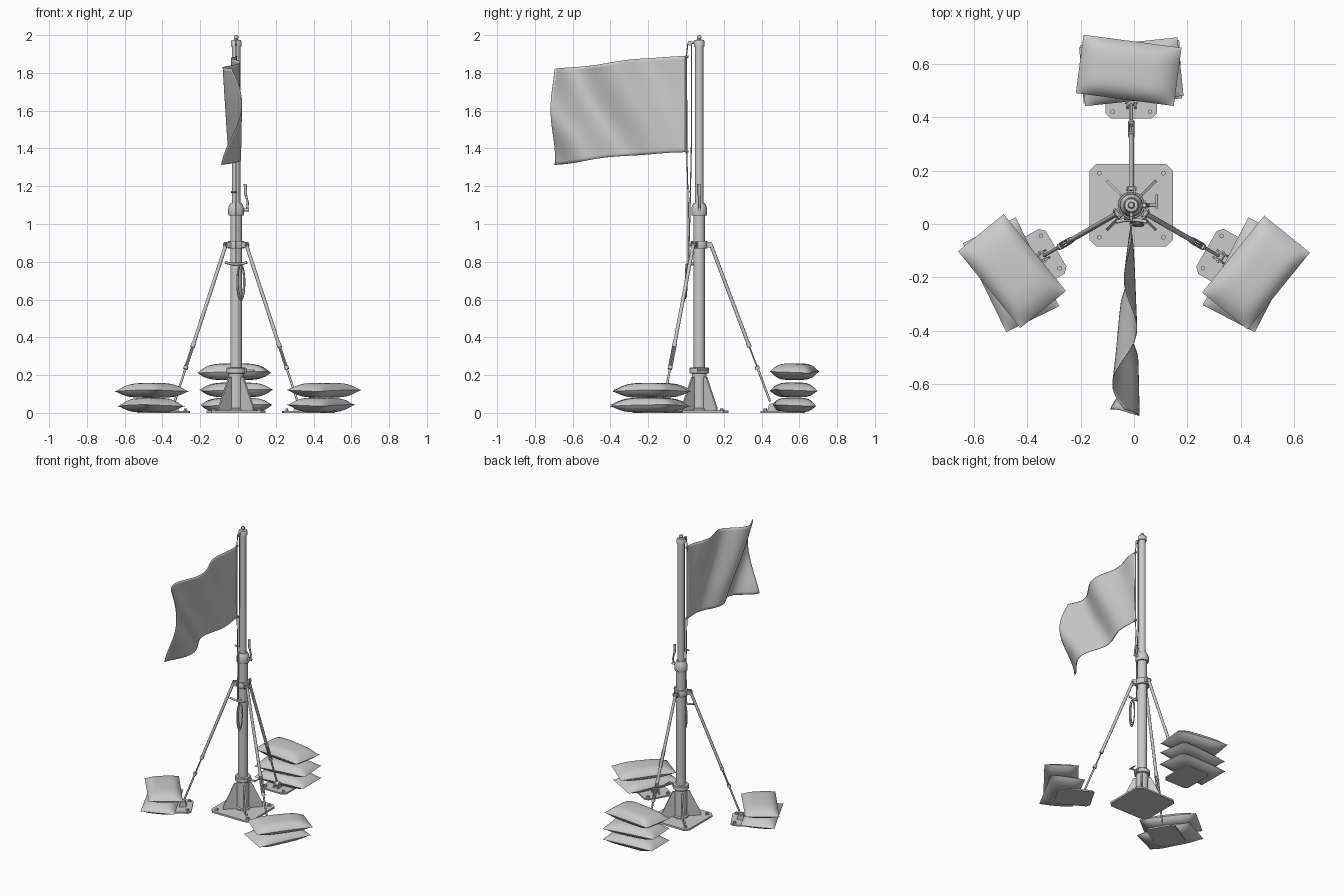
import bpy, bmesh, math
from math import sin, cos, pi, radians
from mathutils import Vector, Matrix

if "Cube" in bpy.data.objects:
    bpy.data.objects.remove(bpy.data.objects["Cube"])

PX, PY = -0.01, 0.07          # mast axis


def finish(name, bm, smooth=True):
    bmesh.ops.recalc_face_normals(bm, faces=bm.faces)
    me = bpy.data.meshes.new(name)
    bm.to_mesh(me)
    bm.free()
    ob = bpy.data.objects.new(name, me)
    bpy.context.collection.objects.link(ob)
    if smooth:
        bpy.context.view_layer.objects.active = ob
        ob.select_set(True)
        bpy.ops.object.shade_smooth_by_angle(angle=radians(35))
        ob.select_set(False)
    return ob


def rod(name, a, b, r, seg=16):
    a, b = Vector(a), Vector(b)
    d = b - a
    bm = bmesh.new()
    m = Matrix.Translation((a + b) / 2) @ d.to_track_quat('Z', 'Y').to_matrix().to_4x4()
    bmesh.ops.create_cone(bm, cap_ends=True, segments=seg, radius1=r, radius2=r, depth=d.length, matrix=m)
    return finish(name, bm)


def lathe(name, profile, seg=32):
    bm = bmesh.new()
    vs = [bm.verts.new((PX + r, PY, z)) for r, z in profile]
    es = [bm.edges.new(p) for p in zip(vs, vs[1:])]
    bmesh.ops.spin(bm, geom=vs + es, cent=(PX, PY, 0), axis=(0, 0, 1), angle=2 * pi, steps=seg)
    bmesh.ops.remove_doubles(bm, verts=bm.verts, dist=1e-5)
    return finish(name, bm)


def prism(name, pts, depth, matrix):
    """Extrude a flat outline along local z, centred."""
    bm = bmesh.new()
    f = bm.faces.new([bm.verts.new((x, y, -depth / 2)) for x, y in pts])
    g = bmesh.ops.extrude_face_region(bm, geom=[f])['geom']
    bmesh.ops.translate(bm, vec=(0, 0, depth), verts=[v for v in g if isinstance(v, bmesh.types.BMVert)])
    bm.transform(matrix)
    return finish(name, bm, False)


def chamfered(x0, x1, y0, y1, c):
    return [(x0 + c, y0), (x1 - c, y0), (x1, y0 + c), (x1, y1 - c),
            (x1 - c, y1), (x0 + c, y1), (x0, y1 - c), (x0, y0 + c)]


def tube(name, pts, r, cyclic=False):
    cu = bpy.data.curves.new(name, 'CURVE')
    cu.dimensions = '3D'
    cu.bevel_depth, cu.bevel_resolution = r, 2
    cu.use_fill_caps = True
    sp = cu.splines.new('POLY')
    sp.points.add(len(pts) - 1)
    for p, q in zip(sp.points, pts):
        p.co = (*q, 1)
    sp.use_cyclic_u = cyclic
    sp.use_smooth = True
    ob = bpy.data.objects.new(name, cu)
    bpy.context.collection.objects.link(ob)
    return ob


def bag(name, M, H=0.04, L=0.37, W=0.22):
    """Pillow with a sharp rectangular seam."""
    bm = bmesh.new()
    nx, ny = 24, 16
    bulge = lambda t: 1 - abs(t) ** 5
    for s in (1, -1):
        g = []
        for i in range(nx + 1):
            u = sin((i / nx - 0.5) * pi)
            row = []
            for j in range(ny + 1):
                v = sin((j / ny - 0.5) * pi)
                z = s * H * bulge(u) * bulge(v) * (1 - 0.06 * (u * u + v * v))
                z += 0.004 * u * v - 0.003 * u * u
                row.append(bm.verts.new((v * W / 2, u * L / 2, z)))
            g.append(row)
        for i in range(nx):
            for j in range(ny):
                bm.faces.new((g[i][j], g[i + 1][j], g[i + 1][j + 1], g[i][j + 1]))
    bmesh.ops.remove_doubles(bm, verts=bm.verts, dist=1e-6)
    bm.transform(M)
    return finish(name, bm)


mast = Matrix.Translation((PX, PY, 0))

# Base plate, bolts, gussets
prism("base_plate", chamfered(-.156, .156, -.154, .154, .025), .012, mast @ Matrix.Translation((0, 0, .006)))
for i in range(4):
    x, y = PX + (.12 if i % 2 else -.12), PY + (.12 if i > 1 else -.12)
    rod("base_washer", (x, y, .011), (x, y, .015), .014)
    rod("base_bolt", (x, y, .012), (x, y, .022), .009, 6)
    M = mast @ Matrix.Rotation(radians(45 + 90 * i), 4, 'Z') @ Matrix.Rotation(pi / 2, 4, 'X')
    prism("base_gusset", [(.03, .01), (.13, .01), (.13, .03), (.055, .19), (.03, .19)], .01, M)

# Mast tubes, collars and finial
lathe("base_socket", [(0, .01), (.047, .01), (.047, .02), (.039, .025), (.039, .215), (0, .215)])
lathe("socket_collar", [(.03, .208), (.048, .208), (.051, .212), (.051, .236), (.048, .24), (.03, .24)])
lathe("lower_mast", [(0, .05), (.031, .05), (.031, 1.07), (0, 1.07)])
lathe("mast_coupling", [(.03, 1.045), (.04, 1.045), (.042, 1.05), (.042, 1.08), (.038, 1.095), (.029, 1.112), (.02, 1.112)])
lathe("upper_mast", [(0, 1.0), (.0225, 1.0), (.0225, 1.95), (0, 1.95)])
lathe("mast_cap", [(0, 1.94), (.028, 1.94), (.028, 1.968), (.024, 1.974), (.01, 1.976), (.008, 1.98),
                   (.012, 1.985), (.0125, 1.99), (.009, 1.997), (0, 2.0)])

# Clamp screw with T handle at the socket collar
rod("clamp_screw", (PX + .04, PY, .225), (.085, PY, .225), .006)
rod("clamp_handle", (.085, PY - .012, .225), (.085, PY + .04, .225), .0045)
for s in (-1, 1):
    rod("clamp_ear", (PX + .05, PY + s * .012, .21), (PX + .05, PY + s * .012, .238), .006)

# Locking lever at the coupling
rod("lever_pivot", (PX + .035, PY, 1.075), (PX + .068, PY, 1.075), .008)
tube("lever_arm", [(PX + .058, PY, 1.075), (PX + .062, PY, 1.11), (PX + .053, PY, 1.15), (PX + .049, PY, 1.20)], .006)
rod("lever_grip", (PX + .051, PY, 1.15), (PX + .048, PY, 1.212), .008)

# Brace collar
lathe("brace_collar", [(.03, .87), (.042, .87), (.044, .874), (.044, .906), (.042, .91), (.03, .91)])

# Three braces with turnbuckles, foot plates and sandbags: (rotation, radial, side) from the bottom up
stacks = [(90, [(3, .5, 0), (6, .5, 0), (-7.5, .505, .01)]),
          (-30, [(2.5, .52, 0), (-9, .53, .015)]),
          (210, [(-4, .52, 0), (9, .51, -.01)])]
for deg, bags in stacks:
    R = mast @ Matrix.Rotation(radians(deg), 4, 'Z')
    P = lambda r, z, t=0: R @ Vector((r, t, z))
    top, foot = Vector((.062, .89)), Vector((.385, .035))
    L = lambda k, t=0: P(*(top.lerp(foot, k)), t)
    for t in (-.012, .012):
        prism("brace_lug", [(.038, .875), (.065, .875), (.073, .89), (.065, .905), (.038, .905)], .006,
              R @ Matrix.Translation((0, t, 0)) @ Matrix.Rotation(pi / 2, 4, 'X'))
    rod("brace_pin", P(.062, .89, -.02), P(.062, .89, .02), .006)
    rod("brace_tube", L(0), L(.62), .0095)
    rod("turnbuckle_upper_end", L(.61), L(.635), .012)
    for t in (-.009, .009):
        rod("turnbuckle_side", L(.63, t), L(.755, t), .004, 10)
    rod("turnbuckle_lower_end", L(.75), L(.77), .012)
    rod("turnbuckle_screw", L(.63), L(.75), .0035, 10)
    rod("brace_end_rod", L(.76), L(.97), .006)
    rod("brace_eye", P(.385, .035, -.01), P(.385, .035, .01), .014)
    prism("foot_plate", chamfered(.325, .56, -.097, .097, .02), .01, R @ Matrix.Translation((0, 0, .005)))
    for t in (-.015, .015):
        prism("foot_lug", [(.36, .008), (.41, .008), (.4, .045), (.385, .052), (.37, .045)], .007,
              R @ Matrix.Translation((0, t, 0)) @ Matrix.Rotation(pi / 2, 4, 'X'))
    rod("foot_pin", P(.385, .035, -.024), P(.385, .035, .024), .006)
    for t in (-.07, .07):
        rod("foot_washer", P(.35, .009, t), P(.35, .013, t), .013)
        rod("foot_bolt", P(.35, .01, t), P(.35, .022, t), .009, 6)
    for i, (rot, rad, side) in enumerate(bags):
        z = (.042, .122, .218)[i] if len(bags) == 3 else (.042, .12)[i]
        bag("sandbag", R @ Matrix.Translation((rad, side, z)) @ Matrix.Rotation(radians(rot), 4, 'Z'),
            .044 if i == 2 else .039)

# Flag: diagonal ripples growing towards the free edge
bm = bmesh.new()
NT, NW = 56, 28
grid = []
for i in range(NT + 1):
    t = i / NT
    row = []
    for j in range(NW + 1):
        w = j / NW
        ph = 2 * pi * (1.7 * (t - 1) - .7 * (w - .65)) + pi / 2
        x = PX - .025 * t + .055 * t ** .8 * sin(ph)
        y = -.705 * t + .012 * t * sin(2 * pi * w + 1)
        z = 1.38 + .51 * w - .065 * t ** 1.5 + .006 * t * cos(ph) - .01 * t * w
        row.append(bm.verts.new((x, min(y, 0), z)))
    grid.append(row)
for i in range(NT):
    for j in range(NW):
        bm.faces.new((grid[i][j], grid[i + 1][j], grid[i + 1][j + 1], grid[i][j + 1]))
flag = finish("flag", bm)
sol = flag.modifiers.new("thickness", 'SOLIDIFY')
sol.thickness, sol.offset = .003, 0
rod("flag_heading", (PX, -.002, 1.378), (PX, -.002, 1.892), .0045, 10)

# Halyard, pulley arm and flag clips
rod("pulley_arm", (PX, PY - .02, 1.96), (PX, .016, 1.96), .006)
rod("pulley_wheel", (PX - .005, .02, 1.957), (PX + .005, .02, 1.957), .012)
tube("halyard_outer", [(PX, .01, 1.955), (PX, .002, 1.89), (PX, .004, 1.6), (PX, .004, 1.38), (PX, .012, 1.1), (PX, .01, .79)], .003)
tube("halyard_inner", [(PX, .03, 1.955), (PX, .03, 1.5), (PX, .022, 1.1), (PX, .014, .8)], .003)
for z in (1.385, 1.885):
    rod("flag_clip", (PX, -.006, z), (PX, .012, z), .007, 10)
rod("halyard_toggle", (PX - .028, .02, 1.17), (PX + .004, .02, 1.17), .005, 10)

# Cleat and hanging rope coil
rod("cleat_post", (PX, PY - .028, .79), (PX, .018, .79), .009)
tube("cleat_horns", [(PX - .058, .008, .797), (PX - .03, .014, .789), (PX, .016, .787), (PX + .03, .014, .789), (PX + .058, .008, .797)], .007)
for k in range(3):
    h = .085 + .005 * k
    tube("rope_coil", [(.015 + (.015 + .003 * k) * sin(a), .006 - .005 * k + .004 * cos(a), .785 - h + h * cos(a))
                       for a in (2 * pi * i / 32 for i in range(32))], .0032, True)
